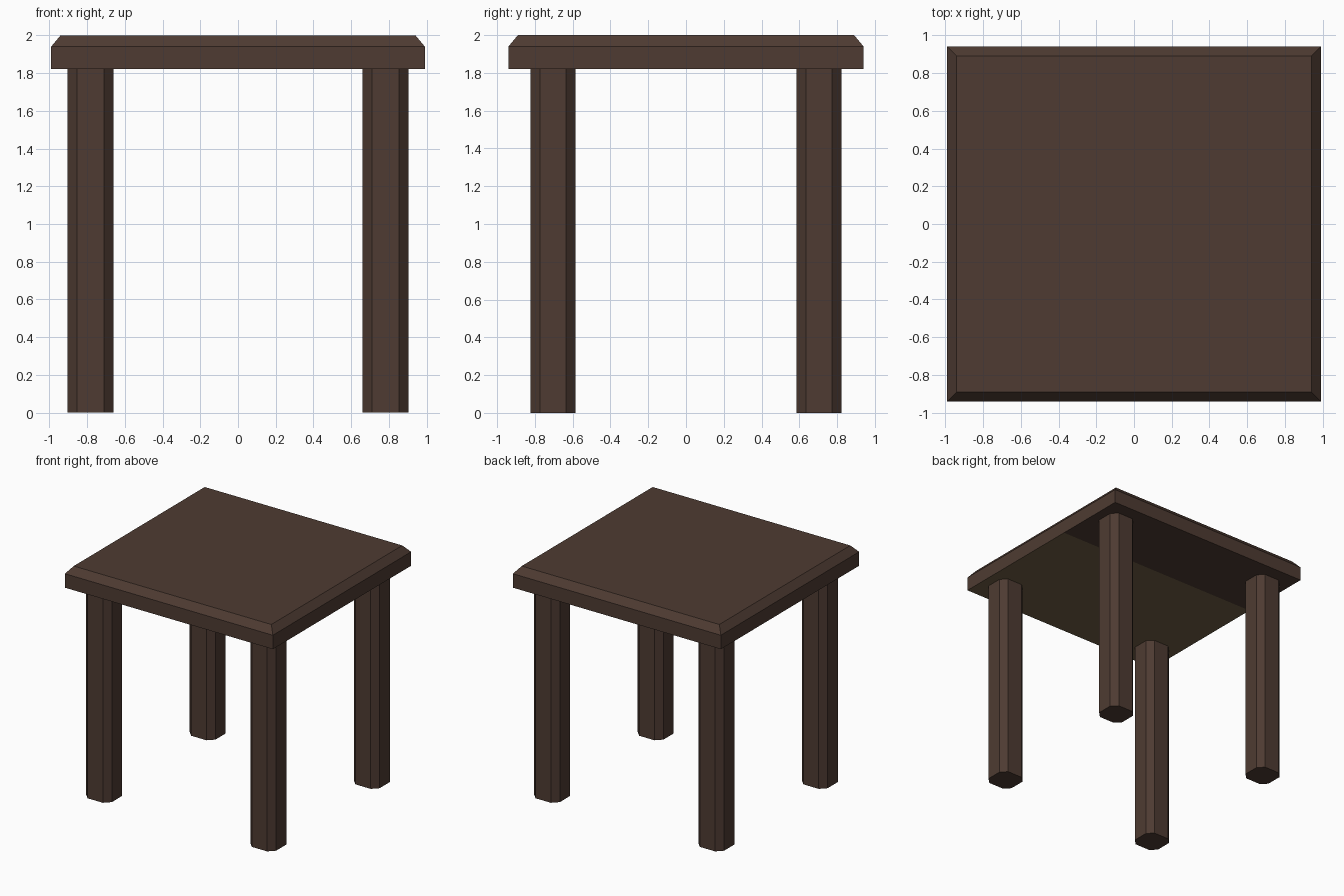
import bpy, bmesh

if "Cube" in bpy.data.objects:
    bpy.data.objects.remove(bpy.data.objects["Cube"])


def srgb(r, g, b):
    lin = [(c / 255 / 12.92) if c < 10 else ((c / 255 + 0.055) / 1.055) ** 2.4 for c in (r, g, b)]
    return (*lin, 1.0)


def material(name, rgb):
    m = bpy.data.materials.new(name)
    m.diffuse_color = srgb(*rgb)
    m.use_nodes = True
    m.node_tree.nodes["Principled BSDF"].inputs["Base Color"].default_value = m.diffuse_color
    return m


dark_wood = material("dark brown wood", (78, 59, 50))
raw_wood = material("olive underside wood", (111, 94, 68))


def make_object(name, bm, *mats):
    bmesh.ops.recalc_face_normals(bm, faces=bm.faces)
    mesh = bpy.data.meshes.new(name)
    bm.to_mesh(mesh)
    bm.free()
    for m in mats:
        mesh.materials.append(m)
    obj = bpy.data.objects.new(name, mesh)
    bpy.context.collection.objects.link(obj)
    return obj


def loft(bm, rings):
    """Skin a stack of equal-length rings and cap both ends."""
    loops = [[bm.verts.new(p) for p in ring] for ring in rings]
    for a, b in zip(loops, loops[1:]):
        for i in range(len(a)):
            j = (i + 1) % len(a)
            bm.faces.new((a[i], a[j], b[j], b[i]))
    bm.faces.new(loops[0][::-1])
    bm.faces.new(loops[-1])


def rect(hx, hy, z):
    return [(-hx, -hy, z), (hx, -hy, z), (hx, hy, z), (-hx, hy, z)]


# Table top: slab with a bevelled upper edge
bm = bmesh.new()
loft(bm, [rect(0.99, 0.94, 1.82), rect(0.99, 0.94, 1.94), rect(0.94, 0.89, 2.0)])
bmesh.ops.recalc_face_normals(bm, faces=bm.faces)

# Underside: split across the depth, the larger part in the lighter wood
SPLIT_Y = 0.29
under = [f for f in bm.faces if f.normal.z < -0.9]
geom = under + [e for f in under for e in f.edges] + [v for f in under for v in f.verts]
bmesh.ops.bisect_plane(bm, geom=geom, plane_co=(0, SPLIT_Y, 0), plane_no=(0, 1, 0))
for f in bm.faces:
    if f.normal.z < -0.9 and f.calc_center_median().y < SPLIT_Y:
        f.material_index = 1
make_object("table_top", bm, dark_wood, raw_wood)


# Legs: square posts with chamfered corners
def leg_ring(cx, cy, z, hx=0.1225, hy=0.12, c=0.05):
    pts = [(-hx + c, -hy), (hx - c, -hy), (hx, -hy + c), (hx, hy - c),
           (hx - c, hy), (-hx + c, hy), (-hx, hy - c), (-hx, -hy + c)]
    return [(cx + x, cy + y, z) for x, y in pts]


for side_y, depth in ((-1, "front"), (1, "back")):
    for side_x, side in ((-1, "left"), (1, "right")):
        bm = bmesh.new()
        cx, cy = side_x * 0.7815, side_y * 0.704
        loft(bm, [leg_ring(cx, cy, 0.0), leg_ring(cx, cy, 1.825)])
        make_object(f"{depth}_{side}_leg", bm, dark_wood)
